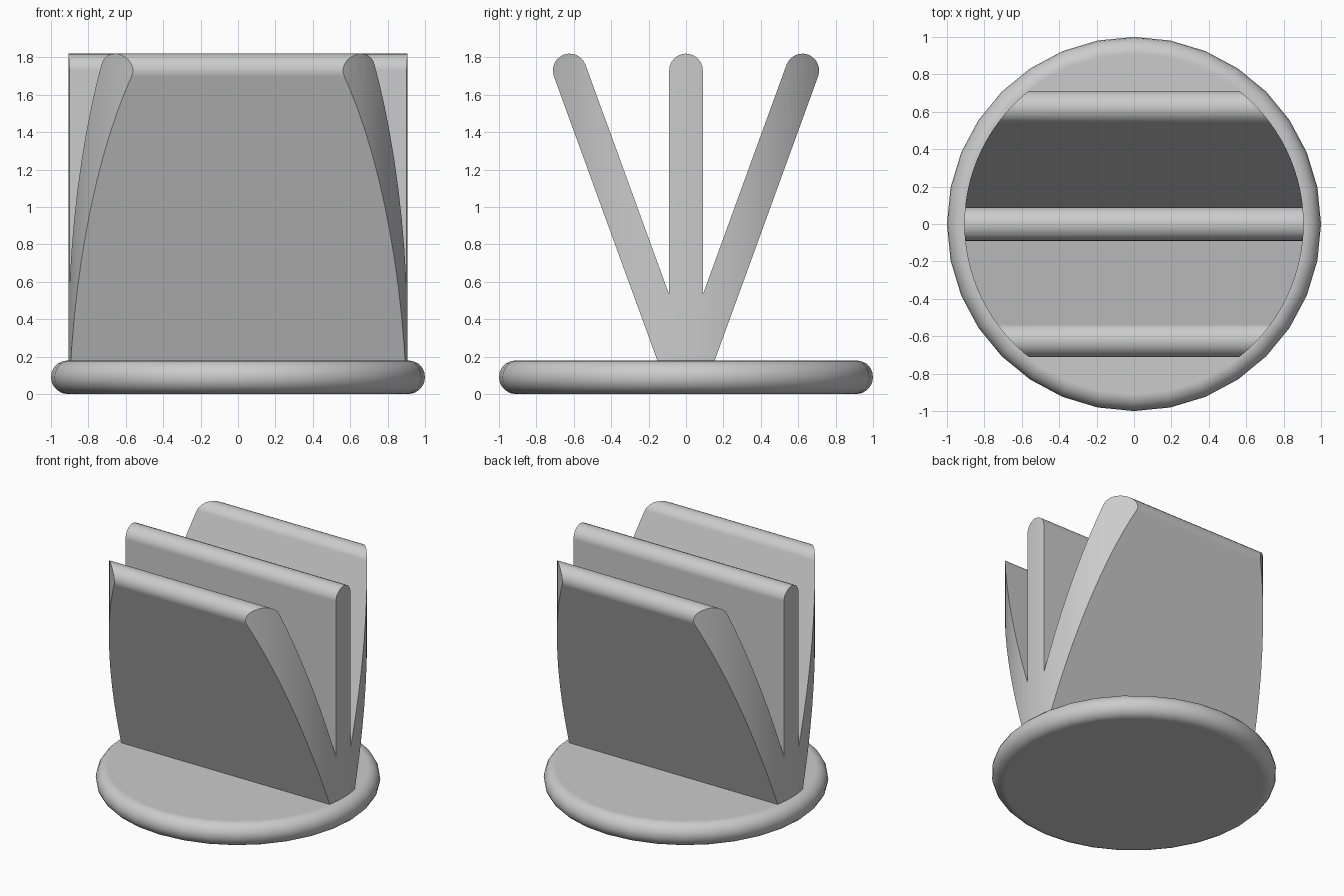
import bpy, bmesh, math
from math import sin, cos, pi, radians

cube = bpy.data.objects.get("Cube")
if cube:
    bpy.data.objects.remove(cube, do_unlink=True)

R = 0.09            # half thickness of slabs and of the base
BASE_TOP = 2 * R
ROUND_Z = 1.73      # height of the rounded tip centres
LEAN = radians(20)
CLIP = 0.907        # radius the slabs are trimmed to

grey = bpy.data.materials.new("plain_grey")
grey.use_nodes = True
colour = (0.6, 0.6, 0.6, 1)
grey.diffuse_color = colour
grey.node_tree.nodes["Principled BSDF"].inputs["Base Color"].default_value = colour


def make_object(name, bm):
    bmesh.ops.recalc_face_normals(bm, faces=bm.faces)
    mesh = bpy.data.meshes.new(name)
    bm.to_mesh(mesh)
    bm.free()
    mesh.materials.append(grey)
    obj = bpy.data.objects.new(name, mesh)
    bpy.context.collection.objects.link(obj)
    return obj


def activate(obj):
    bpy.ops.object.select_all(action='DESELECT')
    obj.select_set(True)
    bpy.context.view_layer.objects.active = obj


def finish(obj):
    activate(obj)
    bpy.ops.object.shade_smooth_by_angle(angle=radians(35))
    weighted = obj.modifiers.new("flat_panels", 'WEIGHTED_NORMAL')
    weighted.keep_sharp = True


def tip(y, lean, steps=12):
    """Half-round slab tip, from its front side to its back side."""
    return [(y - R * cos(a + lean), ROUND_Z + R * sin(a + lean))
            for a in (pi * i / steps for i in range(steps + 1))]


# Round base: a half-round rim profile spun about z
bm = bmesh.new()
STEPS, SIDES = 10, 32
rings = []
for i in range(STEPS + 1):
    a = -pi / 2 + pi * i / STEPS
    r, z = 1 - R + R * cos(a), R + R * sin(a)
    rings.append([bm.verts.new((r * cos(2 * pi * k / SIDES), r * sin(2 * pi * k / SIDES), z))
                  for k in range(SIDES)])
for low, high in zip(rings, rings[1:]):
    for k in range(SIDES):
        n = (k + 1) % SIDES
        bm.faces.new((low[k], low[n], high[n], high[k]))
bm.faces.new(rings[0])
bm.faces.new(rings[-1])
finish(make_object("round_base", bm))

# Three fanned slabs drawn as one side profile
tip_y = 0.622
foot = tip_y - (ROUND_Z - BASE_TOP) * math.tan(LEAN) + R / cos(LEAN)
notch_z = ROUND_Z - (tip_y - R / cos(LEAN) - R) / math.tan(LEAN)
outline = [(-foot, BASE_TOP)] + tip(-tip_y, -LEAN) + [(-R, notch_z)]
outline += tip(0, 0) + [(R, notch_z)] + tip(tip_y, LEAN) + [(foot, BASE_TOP)]

bm = bmesh.new()
face = bm.faces.new([bm.verts.new((-1.2, y, z)) for y, z in outline])
ext = bmesh.ops.extrude_face_region(bm, geom=[face])
bmesh.ops.translate(bm, vec=(2.4, 0, 0),
                    verts=[v for v in ext["geom"] if isinstance(v, bmesh.types.BMVert)])
slabs = make_object("fanned_slabs", bm)

# Trim the slab ends to a cylinder
bm = bmesh.new()
bmesh.ops.create_cone(bm, cap_ends=True, segments=96, radius1=CLIP, radius2=CLIP, depth=6)
cutter = make_object("trim_cylinder", bm)
cutter.hide_render = True
trim = slabs.modifiers.new("trim", 'BOOLEAN')
trim.operation = 'INTERSECT'
trim.solver = 'EXACT'
trim.object = cutter
activate(slabs)
bpy.ops.object.modifier_apply(modifier=trim.name)
bpy.data.objects.remove(cutter, do_unlink=True)
finish(slabs)
